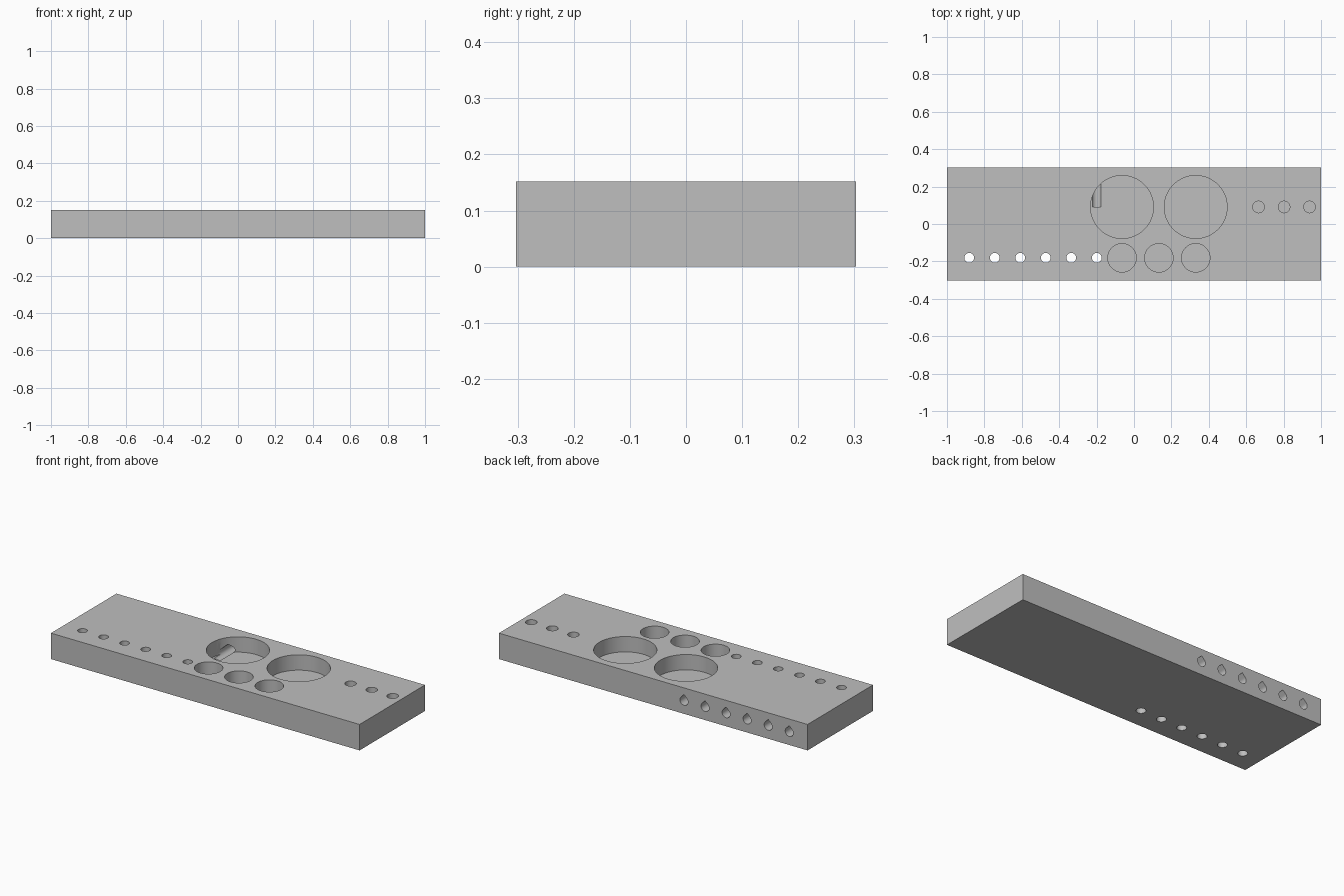
import bpy, bmesh, math
from mathutils import Matrix

cube = bpy.data.objects.get("Cube")
if cube:
    bpy.data.objects.remove(cube, do_unlink=True)

LENGTH, WIDTH, HEIGHT = 2.0, 0.606, 0.152
BACK_ROW, FRONT_ROW = 0.091, -0.181      # y of the two rows of holes
PITCH = 0.1364
FLOOR = 0.062                            # z of the blind pocket floors
TOP = HEIGHT + 0.05

grey = bpy.data.materials.new("plain grey")
grey.use_nodes = True
grey.diffuse_color = (0.52, 0.52, 0.52, 1)
grey.node_tree.nodes["Principled BSDF"].inputs["Base Color"].default_value = (0.52, 0.52, 0.52, 1)


def make_object(name, bm):
    bmesh.ops.recalc_face_normals(bm, faces=bm.faces)
    mesh = bpy.data.meshes.new(name)
    bm.to_mesh(mesh)
    bm.free()
    mesh.materials.append(grey)
    obj = bpy.data.objects.new(name, mesh)
    bpy.context.collection.objects.link(obj)
    return obj


def add_drill(bm, x, y, radius, bottom):
    """Upright cylinder from bottom to above the plate."""
    bmesh.ops.create_cone(bm, cap_ends=True, segments=64, radius1=radius, radius2=radius,
                          depth=TOP - bottom,
                          matrix=Matrix.Translation((x, y, (TOP + bottom) / 2)))


def add_teardrop(bm, x, radius):
    """Level bore from the back face, round below with a pointed roof."""
    steps = 36
    angles = [math.radians(135 + 270 * i / steps) for i in range(steps + 1)]
    outline = [(radius * math.cos(a), radius * math.sin(a)) for a in angles]
    outline.append((0, radius * math.sqrt(2)))
    face = bm.faces.new([bm.verts.new((x + u, BACK_ROW, HEIGHT / 2 + v)) for u, v in outline])
    extruded = bmesh.ops.extrude_face_region(bm, geom=[face], use_keep_orig=True)
    moved = [e for e in extruded["geom"] if isinstance(e, bmesh.types.BMVert)]
    bmesh.ops.translate(bm, verts=moved, vec=(0, WIDTH / 2 - BACK_ROW + 0.05, 0))


# Plate
bm = bmesh.new()
bmesh.ops.create_cube(bm, size=1, matrix=Matrix.Translation((0, 0, HEIGHT / 2))
                      @ Matrix.Diagonal((LENGTH, WIDTH, HEIGHT, 1)))
plate = make_object("drilled_plate", bm)

# Upright holes: large and medium pockets, small blind holes, through holes
upright = bmesh.new()
for x in (-0.064, 0.33):
    add_drill(upright, x, BACK_ROW, 0.168, FLOOR)
for x in (-0.064, 0.133, 0.33):
    add_drill(upright, x, FRONT_ROW, 0.076, FLOOR)
for i in range(3):
    add_drill(upright, 0.666 + i * PITCH, BACK_ROW, 0.031, FLOOR)
row = [-0.881 + i * PITCH for i in range(6)]
for x in row:
    add_drill(upright, x, FRONT_ROW, 0.026, -0.05)

# Level teardrop bores in the back face
level = bmesh.new()
for x in row:
    add_teardrop(level, x, 0.026)

cutters = [make_object("upright_cutter", upright), make_object("level_cutter", level)]
for cutter in cutters:
    cutter.hide_render = True
    mod = plate.modifiers.new(cutter.name, "BOOLEAN")
    mod.operation = "DIFFERENCE"
    mod.solver = "EXACT"
    mod.object = cutter

# Apply the cuts, then discard the cutters
bpy.ops.object.select_all(action="DESELECT")
plate.select_set(True)
bpy.context.view_layer.objects.active = plate
for cutter in cutters:
    bpy.ops.object.modifier_apply(modifier=cutter.name)
    bpy.data.objects.remove(cutter, do_unlink=True)
bpy.ops.object.shade_smooth_by_angle(angle=math.radians(30))
